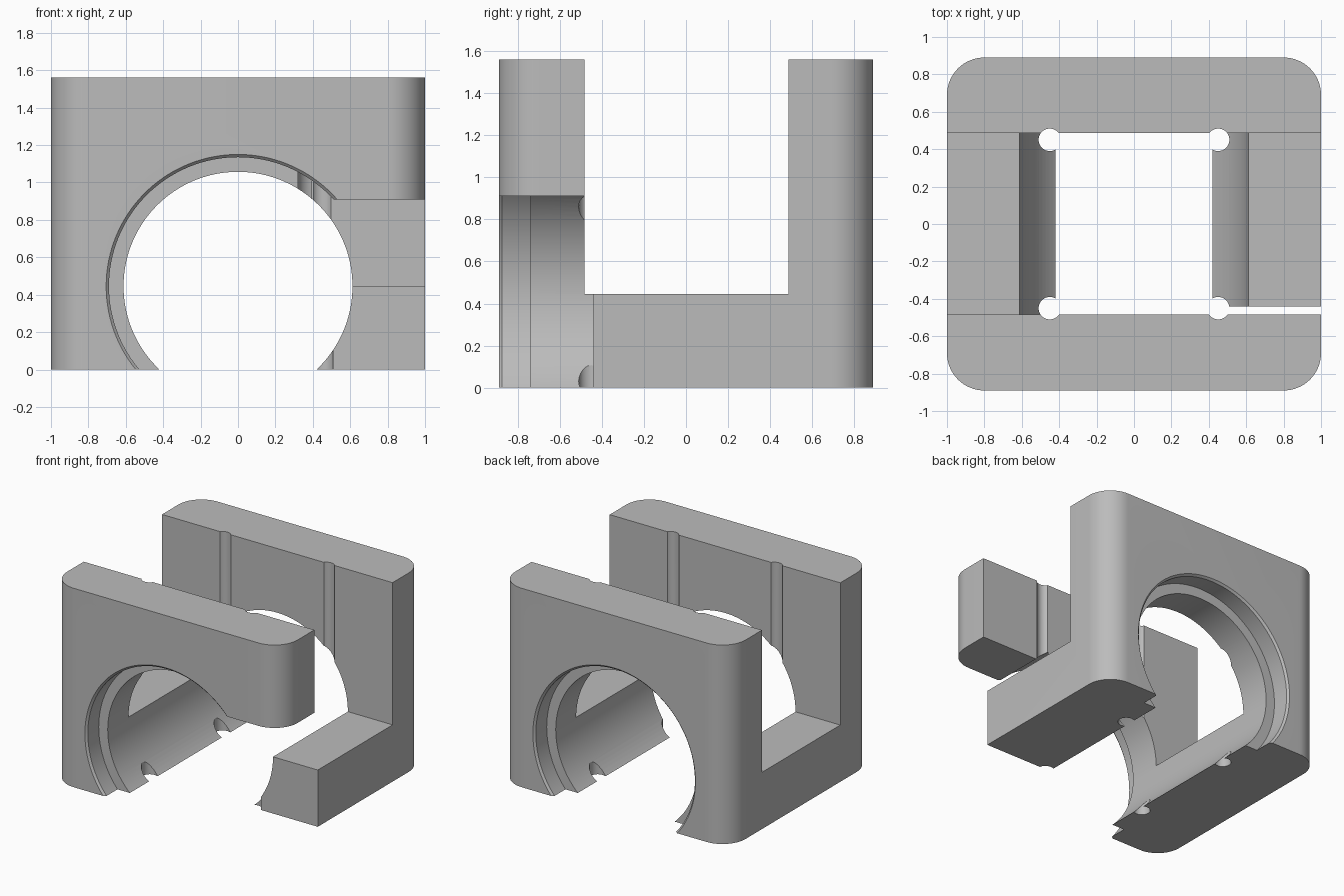
import bpy, bmesh, math
from mathutils import Matrix

if "Cube" in bpy.data.objects:
    bpy.data.objects.remove(bpy.data.objects["Cube"], do_unlink=True)

AXIS_Z = 0.445          # height of the bore axis
BORE, COUNTERBORE = 0.612, 0.69

grey = bpy.data.materials.new("plain grey")
grey.use_nodes = True
colour = (0.5, 0.5, 0.5, 1)
grey.diffuse_color = colour
grey.node_tree.nodes["Principled BSDF"].inputs["Base Color"].default_value = colour


def finish(name, bm):
    bmesh.ops.recalc_face_normals(bm, faces=bm.faces)
    mesh = bpy.data.meshes.new(name)
    bm.to_mesh(mesh)
    bm.free()
    mesh.materials.append(grey)
    obj = bpy.data.objects.new(name, mesh)
    bpy.context.collection.objects.link(obj)
    return obj


def box(name, x, y, z, radius=0, rounded=lambda v: True):
    """Box from ranges, with chosen upright edges rounded."""
    bm = bmesh.new()
    bmesh.ops.create_cube(bm, size=1)
    for v in bm.verts:
        v.co = [r[0] if c < 0 else r[1] for c, r in zip(v.co, (x, y, z))]
    if radius:
        edges = [e for e in bm.edges
                 if abs(e.verts[0].co.z - e.verts[1].co.z) > 0.01 and rounded(e.verts[0].co)]
        bmesh.ops.bevel(bm, geom=edges, offset=radius, segments=16,
                        profile=0.5, affect='EDGES')
    return finish(name, bm)


def lathe(name, profile, steps=128):
    """Solid of (radius, y) points turned about the bore axis."""
    bm = bmesh.new()
    verts = [bm.verts.new((r, y, AXIS_Z)) for r, y in profile]
    edges = [bm.edges.new(pair) for pair in zip(verts, verts[1:])]
    bmesh.ops.spin(bm, geom=verts + edges, cent=(0, 0, AXIS_Z), axis=(0, 1, 0),
                   angle=math.tau, steps=steps, use_duplicate=False)
    bmesh.ops.remove_doubles(bm, verts=bm.verts, dist=0.0001)
    return finish(name, bm)


def pin(name, x, y):
    bm = bmesh.new()
    bmesh.ops.create_cone(bm, cap_ends=True, segments=40, radius1=0.06, radius2=0.06,
                          depth=3, matrix=Matrix.Translation((x, y, 0.7)))
    return finish(name, bm)


def combine(target, cutter, operation='DIFFERENCE'):
    """Apply a boolean and discard the helper."""
    mod = target.modifiers.new("cut", 'BOOLEAN')
    mod.object, mod.operation, mod.solver = cutter, operation, 'EXACT'
    depsgraph = bpy.context.evaluated_depsgraph_get()
    mesh = bpy.data.meshes.new_from_object(target.evaluated_get(depsgraph))
    target.modifiers.clear()
    target.data = mesh
    bpy.data.objects.remove(cutter, do_unlink=True)


# Block with rounded upright corners
body = box("clamp_body", (-1, 1), (-0.89, 0.89), (0, 1.56), 0.2)

# Cross slot between the two walls
combine(body, box("slot_cutter", (-2, 2), (-0.483, 0.487), (AXIS_Z, 3)))

# Bore with a chamfered counterbore at each end
half = [(0, -0.95), (0.765, -0.95), (COUNTERBORE, -0.875),
        (COUNTERBORE, -0.74), (BORE, -0.74)]
combine(body, lathe("bore_cutter", half + [(r, -y) for r, y in reversed(half)]))

# Four upright pin holes
for x in (-0.45, 0.45):
    for y in (-0.45, 0.45):
        combine(body, pin("pin_cutter", x, y))

# Open corner under the front arm
combine(body, box("corner_cutter", (0.3, 2), (-2, -0.44), (-1, 0.91)))

# Relief through the counterbore step on the arm, with a rounded inner corner
relief = box("relief_cutter", (0.32, 0.9), (-0.8, -0.48), (0.8, 1.3), 0.1,
             lambda v: v.x < 0.5 and v.y > -0.6)
combine(relief, lathe("relief_limit", [(0, -0.86), (COUNTERBORE, -0.86),
                                       (COUNTERBORE, -0.4), (0, -0.4)]), 'INTERSECT')
combine(body, relief)

# Smooth curved walls, crisp edges
bpy.ops.object.select_all(action='DESELECT')
body.select_set(True)
bpy.context.view_layer.objects.active = body
bpy.ops.object.shade_smooth_by_angle(angle=math.radians(25))
